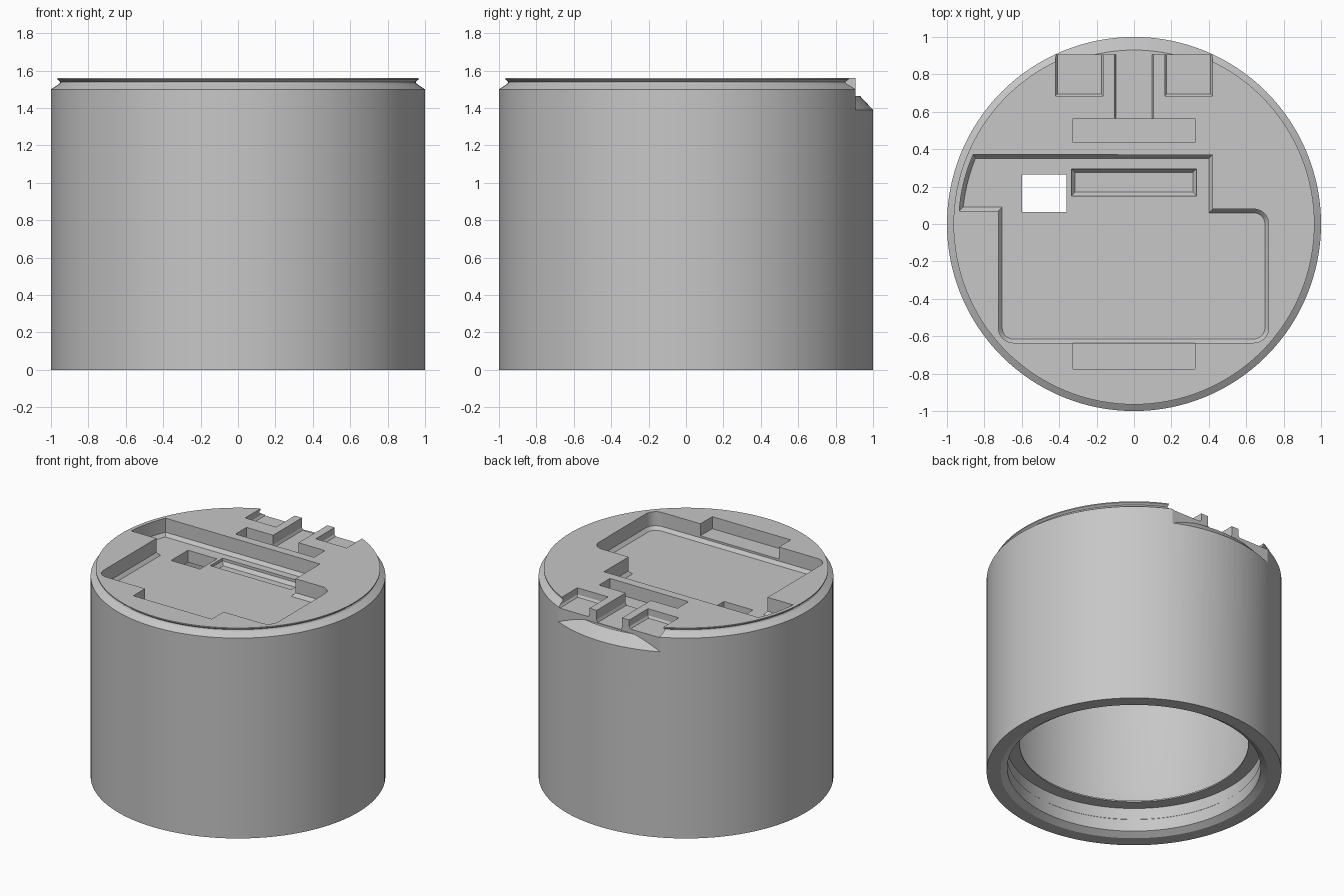
import bpy, bmesh, math
from mathutils import Vector

cube = bpy.data.objects.get("Cube")
if cube:
    bpy.data.objects.remove(cube)

TOP = 1.56
SEGMENTS = 128

grey = bpy.data.materials.new("plain_grey")
grey.use_nodes = True
grey.diffuse_color = (0.57, 0.57, 0.57, 1)
bsdf = next(n for n in grey.node_tree.nodes if n.type == 'BSDF_PRINCIPLED')
bsdf.inputs["Base Color"].default_value = grey.diffuse_color


def finish(bm, name):
    bmesh.ops.recalc_face_normals(bm, faces=bm.faces[:])
    mesh = bpy.data.meshes.new(name)
    bm.to_mesh(mesh)
    bm.free()
    mesh.materials.append(grey)
    obj = bpy.data.objects.new(name, mesh)
    bpy.context.scene.collection.objects.link(obj)
    return obj


def lathe(profile, closed):
    """Revolve (radius, height) points about z."""
    bm = bmesh.new()
    verts = [bm.verts.new((r, 0, z)) for r, z in profile]
    pairs = list(zip(verts, verts[1:]))
    if closed:
        pairs.append((verts[-1], verts[0]))
    edges = [bm.edges.new(p) for p in pairs]
    bmesh.ops.spin(bm, geom=verts + edges, cent=(0, 0, 0), axis=(0, 0, 1),
                   angle=math.tau, steps=SEGMENTS, use_merge=False)
    bmesh.ops.remove_doubles(bm, verts=bm.verts[:], dist=1e-4)
    return bm


def pocket(name, outline, floor, slope=0.0, rise=0.0, top=1.7):
    """Prism cutter whose lowest stretch tapers inward."""
    bm = bmesh.new()
    base = bm.faces.new([bm.verts.new((x, y, floor + rise)) for x, y in outline])
    base.normal_update()
    if base.normal.z > 0:
        base.normal_flip()
    lid = bmesh.ops.extrude_face_region(bm, geom=[base], use_keep_orig=True)["geom"]
    for v in lid:
        if isinstance(v, bmesh.types.BMVert):
            v.co.z = top
    if slope:
        bm.normal_update()
        bmesh.ops.inset_region(bm, faces=[base], thickness=slope, use_even_offset=True)
        for v in base.verts:
            v.co.z = floor
    return finish(bm, name)


def box(x0, x1, y0, y1):
    return [(x0, y0), (x1, y0), (x1, y1), (x0, y1)]


def arc(cx, cy, r, start, end, n=8):
    angles = [math.radians(start + (end - start) * i / n) for i in range(n + 1)]
    return [(cx + r * math.cos(a), cy + r * math.sin(a)) for a in angles]


# Hollow cylinder: grooved rim, chamfered mouth, inner lip and thin wall
body = finish(lathe([
    (0, TOP), (0.965, TOP), (0.965, 1.552), (0.95, 1.54), (0.955, 1.53), (1, 1.5),
    (1, 0), (0.905, 0), (0.86, 0.03), (0.86, 0.12), (0.865, 0.125), (0.865, 0.21),
    (0.775, 0.21), (0.775, 0.22), (0.955, 0.31), (0.93, 0.41),
    (0.93, 1.34), (0, 1.34)], False), "cylinder_body")

# Back flat with sloping shelf
bm = lathe([(0.5, 1.465), (0.93, 1.465), (1.1, 1.283), (1.1, 1.7), (0.5, 1.7)], True)
cut = bmesh.ops.bisect_plane(bm, geom=bm.verts[:] + bm.edges[:] + bm.faces[:],
                             plane_co=Vector((0, 0.907, 0)), plane_no=Vector((0, 1, 0)),
                             clear_inner=True)
rim = [e for e in cut["geom_cut"] if isinstance(e, bmesh.types.BMEdge)]
bmesh.ops.edgeloop_fill(bm, edges=rim)
cutters = [finish(bm, "back_flat_cutter")]

# Main pocket: rounded tray with a stepped wing behind it
tray = ([(-0.725, 0.07)] + arc(0, 0, 0.937, 175.7, 156.7)
        + [(0.42, 0.37), (0.42, 0.08)]
        + arc(0.64, 0, 0.08, 90, 0)
        + arc(0.64, -0.555, 0.08, 0, -90)
        + arc(-0.645, -0.555, 0.08, -90, -180))
cutters.append(pocket("tray_cutter", tray, 1.43, 0.02, 0.025))

# Recess and through hole in the tray floor
cutters.append(pocket("recess_cutter", box(-0.335, 0.335, 0.15, 0.295), 1.385, 0.02, 0.025))
cutters.append(pocket("hole_cutter", box(-0.6, -0.36, 0.065, 0.265), 1.2))

# Front notch, back slot and the channel leading to the back
cutters.append(pocket("front_notch_cutter", box(-0.325, 0.325, -0.775, -0.6), 1.47))
cutters.append(pocket("back_slot_cutter", box(-0.325, 0.325, 0.435, 0.565), 1.46))
cutters.append(pocket("channel_cutter", box(-0.105, 0.105, 0.5, 1.1), 1.47, 0.008, 0.02))

# Paired shallow pockets beside the ribs
for side, label in ((1, "left"), (-1, "right")):
    x0, x1 = sorted((side * 0.165, side * 0.42))
    cutters.append(pocket(label + "_pocket_cutter", box(x0, x1, 0.685, 1.05), 1.495, 0.01, 0.015))

# Cut everything, then drop the cutters
bpy.ops.object.select_all(action='DESELECT')
body.select_set(True)
bpy.context.view_layer.objects.active = body
for cutter in cutters:
    cutter.hide_render = True
    mod = body.modifiers.new(cutter.name, 'BOOLEAN')
    mod.operation = 'DIFFERENCE'
    mod.solver = 'EXACT'
    mod.object = cutter
    bpy.ops.object.modifier_apply(modifier=mod.name)
    bpy.data.objects.remove(cutter)

bpy.ops.object.shade_smooth_by_angle(angle=math.radians(20))
